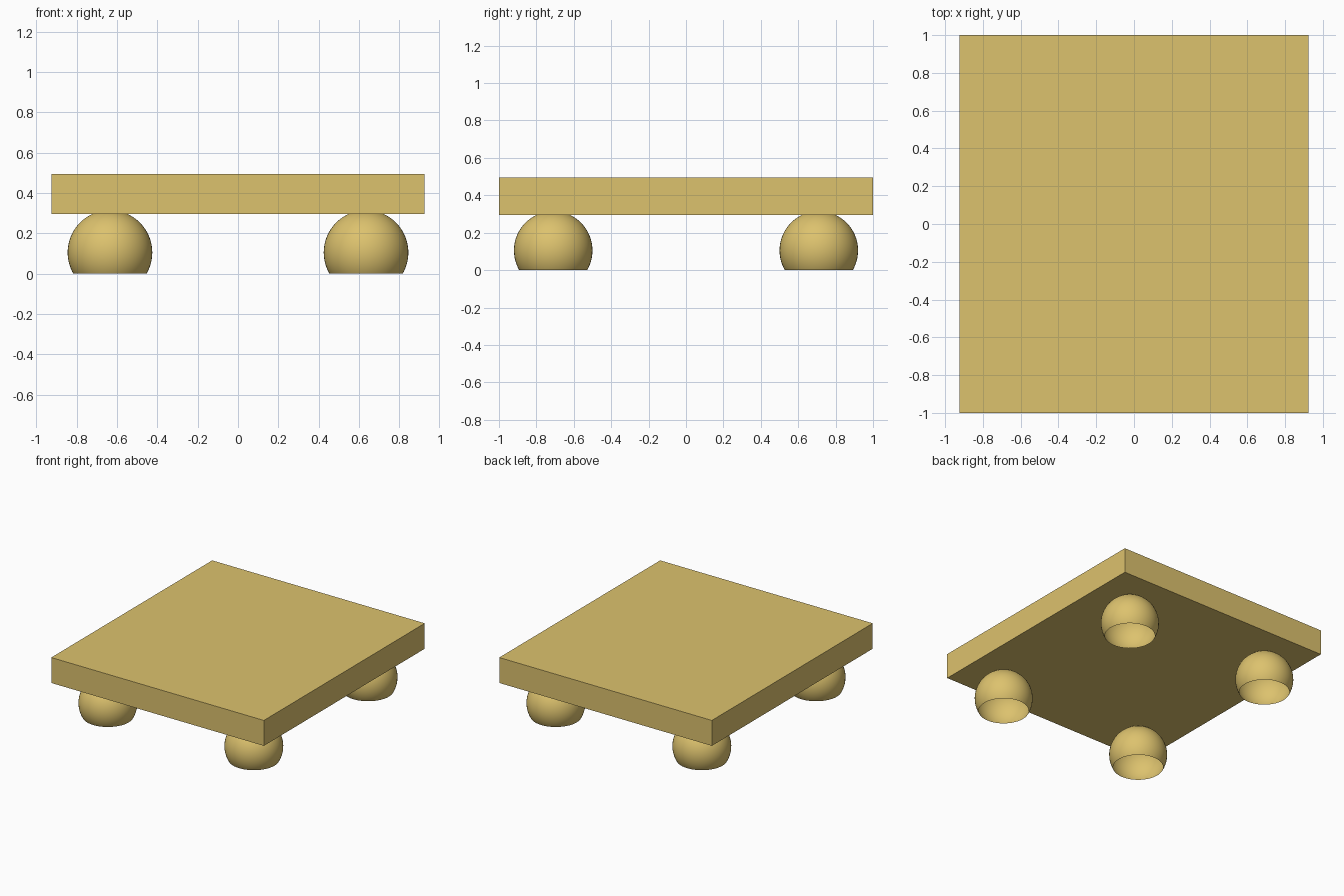
import bpy
import bmesh
from mathutils import Matrix

cube = bpy.data.objects.get("Cube")
if cube:
    bpy.data.objects.remove(cube, do_unlink=True)

# Single golden tan colour
tan = bpy.data.materials.new("golden tan")
tan.use_nodes = True
colour = (0.72, 0.54, 0.155, 1)
tan.diffuse_color = colour
tan.node_tree.nodes["Principled BSDF"].inputs["Base Color"].default_value = colour


def add_object(name, bm, location, smooth=False):
    mesh = bpy.data.meshes.new(name)
    for face in bm.faces:
        face.smooth = smooth
    bm.to_mesh(mesh)
    bm.free()
    mesh.materials.append(tan)
    obj = bpy.data.objects.new(name, mesh)
    obj.location = location
    bpy.context.collection.objects.link(obj)


# Flat rectangular slab
bm = bmesh.new()
bmesh.ops.create_cube(bm, size=1, matrix=Matrix.Diagonal((1.85, 2, 0.2, 1)))
add_object("slab", bm, (0, 0, 0.395))

# Ball feet, hollow and cut open at the ground
RADIUS, CENTRE_Z = 0.21, 0.105
for side, x in (("right", -0.635), ("left", 0.635)):
    for end, y in (("front", -0.71), ("back", 0.71)):
        bm = bmesh.new()
        bmesh.ops.create_uvsphere(bm, u_segments=48, v_segments=32, radius=RADIUS)
        bmesh.ops.bisect_plane(
            bm, geom=bm.verts[:] + bm.edges[:] + bm.faces[:],
            plane_co=(0, 0, -CENTRE_Z), plane_no=(0, 0, 1), clear_inner=True)
        add_object(f"{end}_{side}_foot", bm, (x, y, CENTRE_Z), smooth=True)
